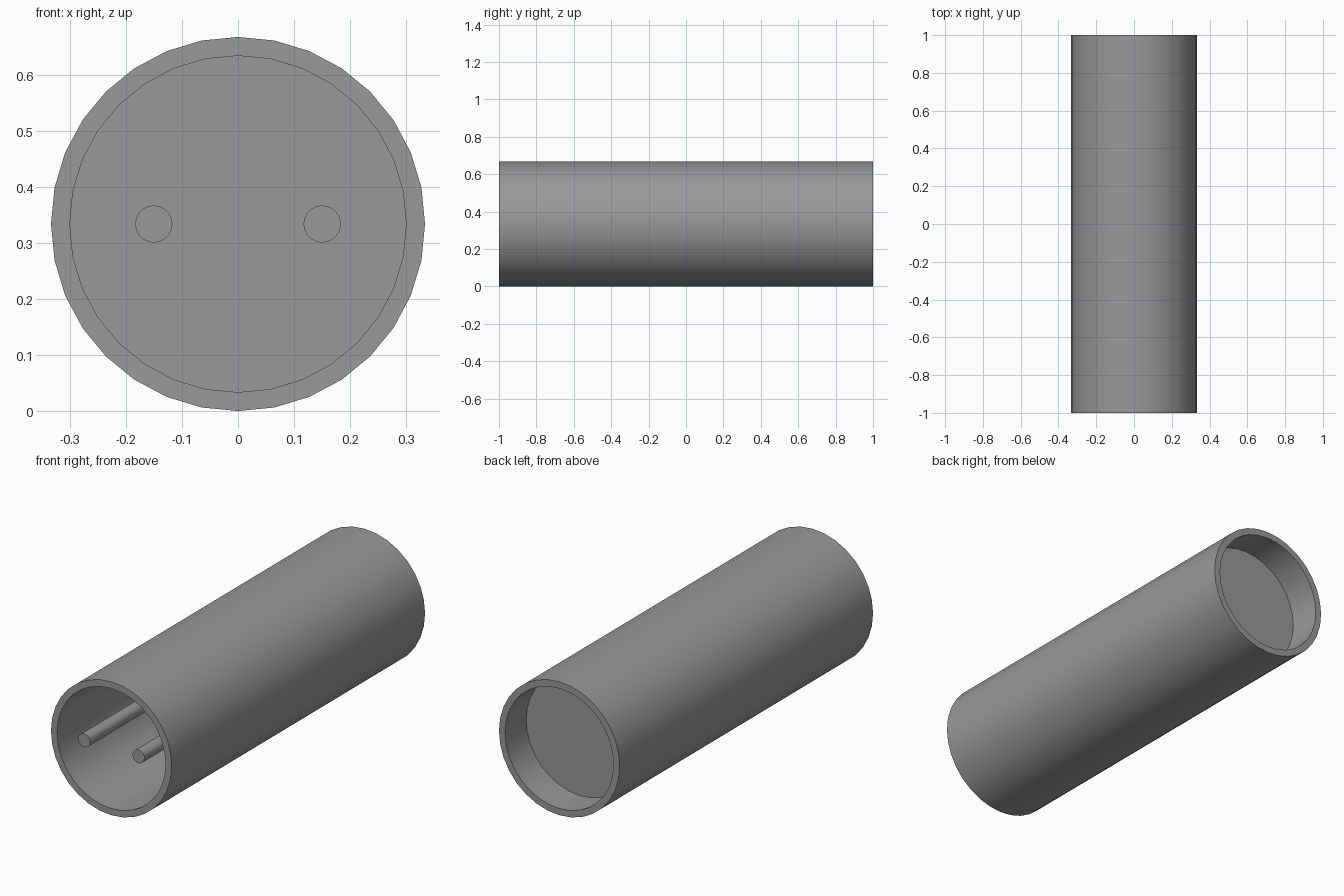
import bpy, bmesh, math
from mathutils import Matrix

if "Cube" in bpy.data.objects:
    bpy.data.objects.remove(bpy.data.objects["Cube"])

AXIS_Z = 0.3335
OUTER_R, INNER_R = 0.3335, 0.30
DISC_BACK, DISC_THICK = 0.833, 0.034
ROD_R, ROD_X = 0.033, 0.15

dark_grey = bpy.data.materials.new("dark_grey")
dark_grey.diffuse_color = (0.32, 0.32, 0.32, 1)
dark_grey.use_nodes = True
dark_grey.node_tree.nodes["Principled BSDF"].inputs["Base Color"].default_value = dark_grey.diffuse_color


def finish(bm, name, x=0.0):
    """Turn a bmesh into a smooth-shaded object on the tube axis."""
    bmesh.ops.recalc_face_normals(bm, faces=bm.faces)
    mesh = bpy.data.meshes.new(name)
    bm.to_mesh(mesh)
    bm.free()
    mesh.materials.append(dark_grey)
    obj = bpy.data.objects.new(name, mesh)
    obj.location = (x, 0, AXIS_Z)
    bpy.context.collection.objects.link(obj)
    bpy.ops.object.select_all(action='DESELECT')
    obj.select_set(True)
    bpy.context.view_layer.objects.active = obj
    bpy.ops.object.shade_smooth_by_angle(angle=math.radians(30))
    return obj


def cylinder_y(name, radius, y0, y1, segments, x=0.0):
    """Capped cylinder running along y."""
    bm = bmesh.new()
    place = Matrix.Translation((0, (y0 + y1) / 2, 0)) @ Matrix.Rotation(math.pi / 2, 4, 'X')
    bmesh.ops.create_cone(bm, cap_ends=True, segments=segments, radius1=radius,
                          radius2=radius, depth=y1 - y0, matrix=place)
    return finish(bm, name, x)


def tube_y(name, outer, inner, y0, y1, segments):
    """Hollow tube: a rectangular wall section spun around the y axis."""
    bm = bmesh.new()
    profile = [(outer, y0), (outer, y1), (inner, y1), (inner, y0)]
    verts = [bm.verts.new((r, y, 0)) for r, y in profile]
    edges = [bm.edges.new((verts[i], verts[(i + 1) % 4])) for i in range(4)]
    bmesh.ops.spin(bm, geom=verts + edges, cent=(0, 0, 0), axis=(0, 1, 0),
                   angle=2 * math.pi, steps=segments, use_merge=True)
    bmesh.ops.remove_doubles(bm, verts=bm.verts, dist=1e-5)
    return finish(bm, name)


# Outer shell, open at both ends
tube_y("outer_tube", OUTER_R, INNER_R, -1, 1, 32)

# Partition recessed from the back end
cylinder_y("back_partition", INNER_R, DISC_BACK - DISC_THICK, DISC_BACK, 32)

# Pair of rods from the partition to the front opening
for side, x in (("left", -ROD_X), ("right", ROD_X)):
    cylinder_y(f"{side}_rod", ROD_R, -1, DISC_BACK - DISC_THICK, 32, x)
